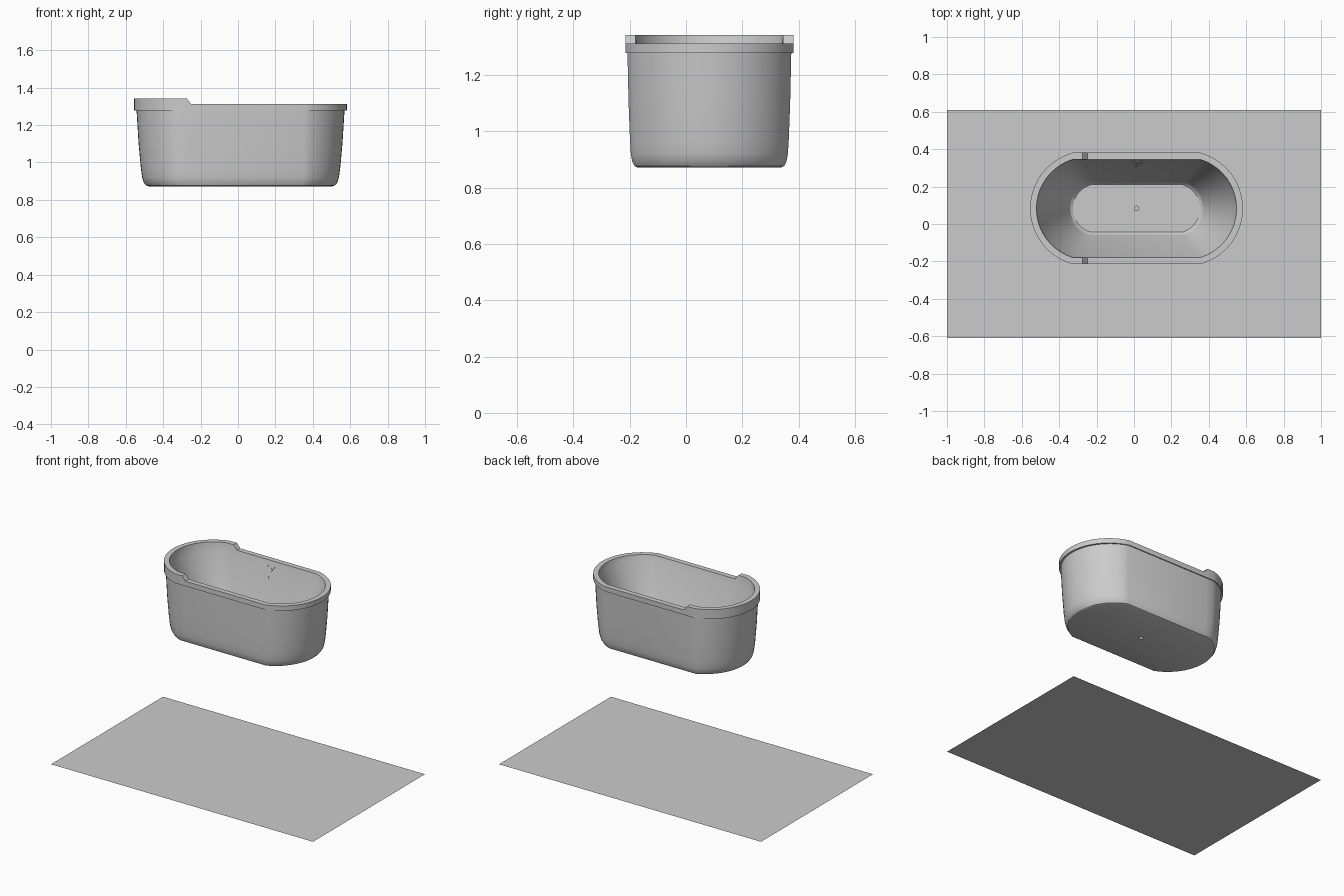
import bpy, bmesh, math
from mathutils import Matrix, Vector

if "Cube" in bpy.data.objects:
    bpy.data.objects.remove(bpy.data.objects["Cube"])

CX, CY = 0.0135, 0.083          # centre of the tub in plan
STEP = (-0.8435, -0.770)        # where the rim steps down, as fraction of the straight side
ARC = 20


def finish(bm, name, angle=35):
    bmesh.ops.recalc_face_normals(bm, faces=bm.faces)
    me = bpy.data.meshes.new(name)
    bm.to_mesh(me)
    bm.free()
    ob = bpy.data.objects.new(name, me)
    bpy.context.collection.objects.link(ob)
    bpy.ops.object.select_all(action='DESELECT')
    ob.select_set(True)
    bpy.context.view_layer.objects.active = ob
    bpy.ops.object.shade_smooth_by_angle(angle=math.radians(angle))
    return ob


def outline(length, width, straight):
    """Oval plan: two straight sides joined by circular end arcs (all half sizes)."""
    sag = length - straight
    r = (width ** 2 + sag ** 2) / (2 * sag)
    a = math.asin(min(1, width / r))
    c = length - r
    right = [(c + r * math.cos(t), r * math.sin(t))
             for t in (-a + 2 * a * i / ARC for i in range(ARC + 1))]
    left = [(-x, -y) for x, y in right]
    back = [(straight * k, width) for k in reversed(STEP)]
    front = [(straight * k, -width) for k in STEP]
    return right + back + left + front


# Tub: one closed loft from underside, up the body, over the rim, down inside, through the drain
# (half length, half width, half straight, z, raised z at the left end)
SECTIONS = [
    (0.012, 0.012, 0.001, 0.872, 0),
    (0.490, 0.255, 0.325, 0.872, 0),
    (0.505, 0.266, 0.330, 0.877, 0),
    (0.518, 0.274, 0.334, 0.893, 0),
    (0.526, 0.279, 0.337, 0.920, 0),
    (0.533, 0.282, 0.339, 0.970, 0),
    (0.545, 0.287, 0.341, 1.100, 0),
    (0.556, 0.291, 0.342, 1.278, 0),
    (0.569, 0.298, 0.342, 1.278, 0),
    (0.569, 0.298, 0.342, 1.312, 1.343),
    (0.535, 0.262, 0.342, 1.312, 1.343),
    (0.527, 0.253, 0.339, 1.275, 0),
    (0.363, 0.144, 0.256, 0.930, 0),
    (0.355, 0.137, 0.252, 0.913, 0),
    (0.340, 0.127, 0.245, 0.903, 0),
    (0.012, 0.012, 0.001, 0.903, 0),
]
bm = bmesh.new()
rings = []
for length, width, straight, z, raised in SECTIONS:
    limit = straight * (STEP[0] + 0.001)
    rings.append([bm.verts.new((CX + x, CY + y, raised if raised and x <= limit + 0.0005 else z))
                  for x, y in outline(length, width, straight)])
for i, a in enumerate(rings):
    b = rings[(i + 1) % len(rings)]
    for j in range(len(a)):
        k = (j + 1) % len(a)
        bm.faces.new((a[j], a[k], b[k], b[j]))
finish(bm, "bathtub", 30)


# Tap fittings: small discs lying on the sloped inner back wall
slope = Vector((0, 0.109, 0.345)).normalized()
normal = Vector((1, 0, 0)).cross(slope)
if normal.y > 0:
    normal = -normal
rot = normal.to_track_quat('Z', 'Y').to_matrix().to_4x4()
bm = bmesh.new()
for x, z, r in ((0.020, 1.255, 0.012), (-0.008, 1.272, 0.006), (0.040, 1.272, 0.006),
                (0.038, 1.245, 0.006), (0.010, 1.205, 0.008)):
    y = CY + 0.253 - (1.275 - z) * 0.109 / 0.345
    bmesh.ops.create_cone(bm, cap_ends=True, segments=16, radius1=r, radius2=r, depth=0.008,
                          matrix=Matrix.Translation((x, y, z)) @ rot)
finish(bm, "tap_fittings")

# Floor sheet
bm = bmesh.new()
bm.faces.new([bm.verts.new(p) for p in ((-1, -0.61, 0), (1, -0.61, 0), (1, 0.61, 0), (-1, 0.61, 0))])
finish(bm, "floor_sheet")
